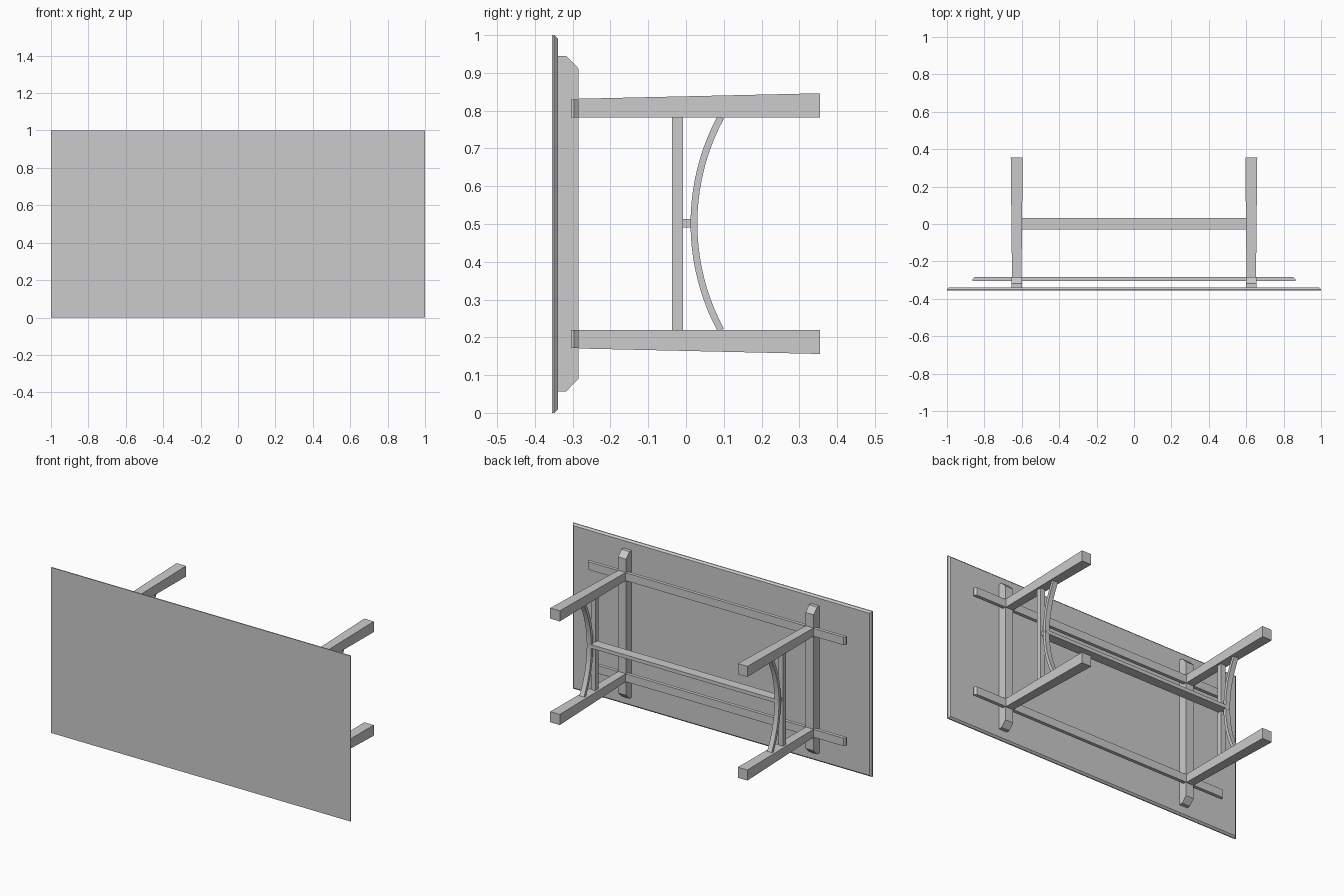
import bpy, math

if "Cube" in bpy.data.objects:
    bpy.data.objects.remove(bpy.data.objects["Cube"])


def mesh(name, verts, faces):
    me = bpy.data.meshes.new(name)
    me.from_pydata(verts, [], faces)
    me.update()
    ob = bpy.data.objects.new(name, me)
    bpy.context.collection.objects.link(ob)
    # consistent outward normals
    import bmesh
    bm = bmesh.new()
    bm.from_mesh(me)
    bmesh.ops.recalc_face_normals(bm, faces=bm.faces)
    bm.to_mesh(me)
    bm.free()
    return ob


def loft(name, rings):
    """Join equal-length point rings into a capped solid."""
    n = len(rings[0])
    verts = [p for r in rings for p in r]
    faces = [tuple(range(n)), tuple(range(len(verts) - n, len(verts)))]
    for k in range(len(rings) - 1):
        for i in range(n):
            j = (i + 1) % n
            faces.append((k * n + i, k * n + j, (k + 1) * n + j, (k + 1) * n + i))
    return mesh(name, verts, faces)


def rect_y(y, x0, x1, z0, z1):
    return [(x0, y, z0), (x1, y, z0), (x1, y, z1), (x0, y, z1)]


def box(name, x0, x1, y0, y1, z0, z1):
    return loft(name, [rect_y(y0, x0, x1, z0, z1), rect_y(y1, x0, x1, z0, z1)])


# tabletop with chamfered underside
loft("tabletop", [rect_y(-0.355, -1, 1, 0, 1), rect_y(-0.349, -1, 1, 0, 1),
                  rect_y(-0.339, -0.99, 0.99, 0.01, 0.99)])

CX = 0.627
for sx, side in ((-1, "left"), (1, "right")):
    c = sx * CX

    # cross cleat under the top, chamfered ends
    prof = [(-0.342, 0.057), (-0.317, 0.057), (-0.285, 0.09),
            (-0.285, 0.912), (-0.317, 0.945), (-0.342, 0.945)]
    loft(side + "_cleat", [[(c + d, y, z) for y, z in prof] for d in (-0.027, 0.027)])

    # tapered legs, straight on the inner face
    for up, tag in ((False, "lower"), (True, "upper")):
        rings = []
        for y, h, outer in ((-0.308, 0.025, 0.171), (0.355, 0.032, 0.156)):
            z0, z1 = (0.782, 1.002 - outer) if up else (outer, 0.22)
            rings.append(rect_y(y, c - h, c + h, z0, z1))
        loft(f"{side}_{tag}_leg", rings)

    # straight brace and curved brace between the legs
    box(side + "_straight_brace", c - 0.015, c + 0.015, -0.037, -0.008, 0.215, 0.787)
    rings = []
    half, sag = 0.282, 0.07
    R = (half ** 2 + sag ** 2) / (2 * sag)
    A = math.asin(half / R) + 0.008
    N = 20
    for i in range(N + 1):
        a = -A + 2 * A * i / N
        ring = []
        for r, dx in ((R, -0.015), (R, 0.015), (R - 0.018, 0.015), (R - 0.018, -0.015)):
            ring.append((c + dx, 0.012 + R - r * math.cos(a), 0.501 + r * math.sin(a)))
        rings.append(ring)
    loft(side + "_curved_brace", rings)

# long rails with chamfered ends
for zc, tag in ((0.196, "lower"), (0.806, "upper")):
    prof = [(-0.863, -0.305), (0.863, -0.305), (0.863, -0.296),
            (0.853, -0.284), (-0.853, -0.284), (-0.863, -0.296)]
    loft(tag + "_rail", [[(x, y, zc + d) for x, y in prof] for d in (-0.024, 0.024)])

# central stretcher
box("stretcher", -0.635, 0.635, -0.029, 0.031, 0.491, 0.513)
